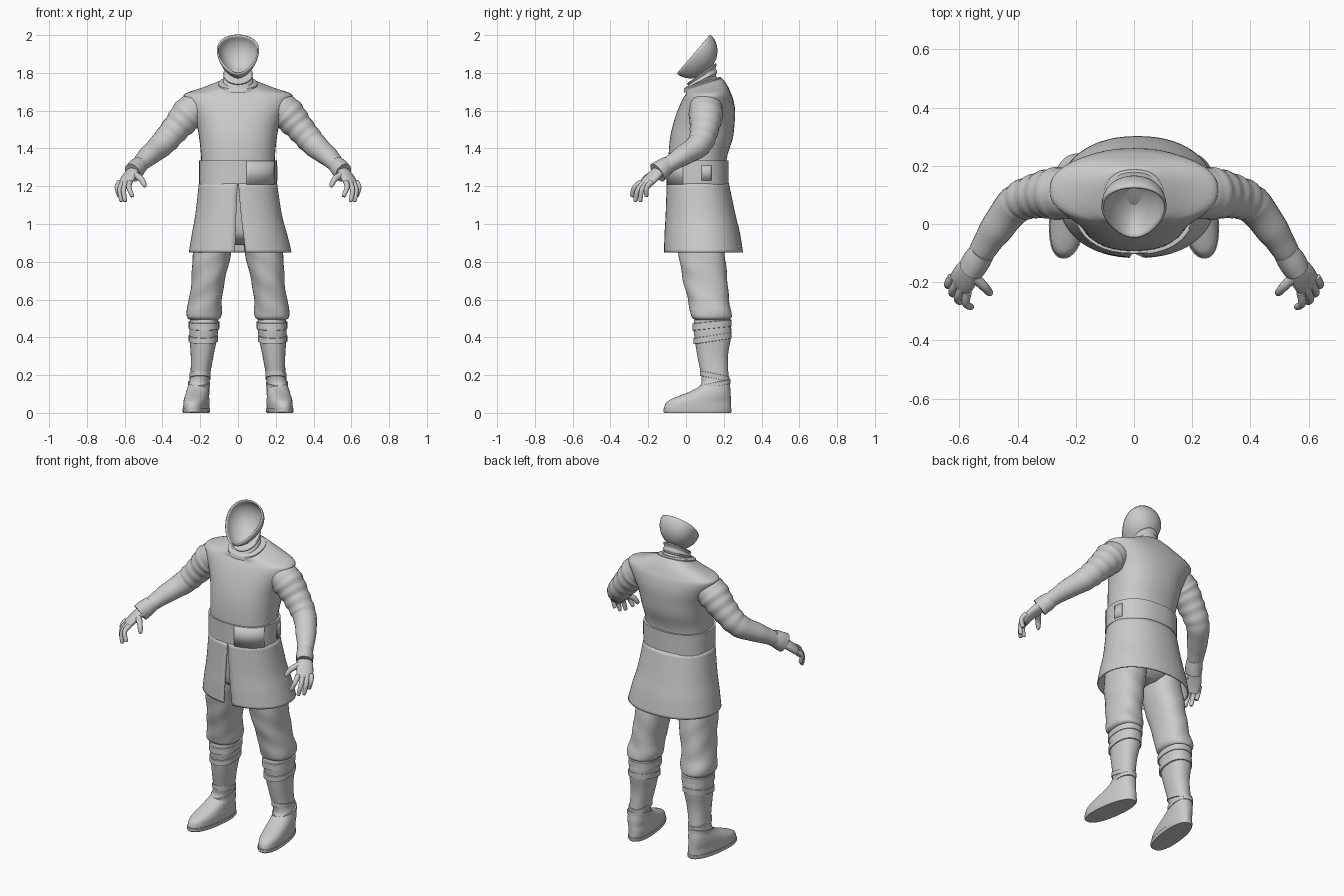
import bpy, bmesh, math
from mathutils import Vector

cube = bpy.data.objects.get("Cube")
if cube:
    bpy.data.objects.remove(cube, do_unlink=True)

grey = bpy.data.materials.new("plain grey")
grey.use_nodes = True
COLOUR = (0.6, 0.6, 0.6, 1)
grey.diffuse_color = COLOUR
grey.node_tree.nodes["Principled BSDF"].inputs["Base Color"].default_value = COLOUR
parts = []


def loft(name, rings, closed=True, caps=True, thick=0):
    """Skin a list of equal-length point rings."""
    bm = bmesh.new()
    rows = [[bm.verts.new(p) for p in ring] for ring in rings]
    n = len(rows[0])
    for a, b in zip(rows, rows[1:]):
        for i in range(n if closed else n - 1):
            j = (i + 1) % n
            bm.faces.new((a[i], a[j], b[j], b[i]))
    if caps and closed:
        bm.faces.new(rows[0])
        bm.faces.new(rows[-1])
    bmesh.ops.recalc_face_normals(bm, faces=bm.faces)
    mesh = bpy.data.meshes.new(name)
    bm.to_mesh(mesh)
    bm.free()
    mesh.materials.append(grey)
    ob = bpy.data.objects.new(name, mesh)
    bpy.context.collection.objects.link(ob)
    if thick:
        mod = ob.modifiers.new("thickness", "SOLIDIFY")
        mod.thickness = thick
        mod.offset = 0
    parts.append(ob)
    return ob


def smooth(points, steps=4):
    """Spline through tuples of numbers."""
    out = []
    last = len(points) - 1
    for i in range(last):
        quad = [points[max(0, min(last, i + k))] for k in (-1, 0, 1, 2)]
        for s in range(steps):
            t = s / steps
            out.append(tuple(
                b + 0.5 * t * (c - a + t * (2*a - 5*b + 4*c - d + t * (3*(b - c) + d - a)))
                for a, b, c, d in zip(*quad)))
    return out + [points[-1]]


def level(z, x0, x1, y0, y1, tilt=0, shear=0, side=1, power=2.3, gap=None, n=40, fold=0):
    """Rounded horizontal ring; gap=(start, end) leaves an open arc."""
    cx, cy, rx, ry = (x0 + x1) / 2, (y0 + y1) / 2, (x1 - x0) / 2, (y1 - y0) / 2
    a0, a1 = gap or (0, math.tau)
    ring = []
    for i in range(n + 1 if gap else n):
        a = a0 + (a1 - a0) * i / n
        c, s = math.cos(a), math.sin(a)
        k = 1 + fold * math.sin(3 * a + z * 45)
        dx = k * rx * math.copysign(abs(c) ** (2 / power), c)
        dy = k * ry * math.copysign(abs(s) ** (2 / power), s)
        ring.append((side * (cx + dx - shear * dy), cy + dy, z + tilt * dy))
    return ring


def tube(name, path, side=1, ref=(0, 0, 1), n=20, steps=5, ripple=None):
    """Round or flat tube along a path of (x, y, z, radius_a, radius_b)."""
    path = smooth(path, steps)
    pts = [Vector(p[:3]) for p in path]
    rings = []
    for i, p in enumerate(pts):
        t = (pts[min(i + 1, len(pts) - 1)] - pts[max(i - 1, 0)]).normalized()
        u = (Vector(ref) - t * t.dot(Vector(ref))).normalized()
        w = t.cross(u)
        k = ripple(i / (len(pts) - 1)) if ripple else 1
        ring = []
        for j in range(n):
            a = math.tau * j / n
            q = p + k * (u * path[i][3] * math.cos(a) + w * path[i][4] * math.sin(a))
            ring.append((side * q.x, q.y, q.z))
        rings.append(ring)
    return loft(name, rings)


# Tunic body, from waist to tilted neckline
loft("tunic_body", [level(*r) for r in smooth([
    (1.20, -.198, .198, -.09, .22, 0), (1.34, -.195, .195, -.093, .215, 0),
    (1.45, -.205, .205, -.085, .247, 0), (1.53, -.22, .22, -.068, .257, 0),
    (1.60, -.25, .25, -.045, .26, 0), (1.66, -.284, .284, -.018, .25, 0),
    (1.69, -.28, .28, -.002, .237, .03), (1.715, -.2, .2, 0, .22, .15),
    (1.738, -.12, .12, -.005, .195, .3), (1.742, -.1, .1, 0, .185, .3)])])

# Belt with an overlapping front flap and a side tab
WAIST = (-.206, .206, -.101, .226)
loft("belt", [level(z, *WAIST) for z in (1.208, 1.335)])
for name, lo, hi, z0, z1 in (("belt_flap", -80, -25, 1.21, 1.333),
                             ("belt_tab", 5, 22, 1.23, 1.31)):
    arc = (math.radians(lo), math.radians(hi))
    loft(name, [level(z, *WAIST, gap=arc, n=16) for z in (z0, z1)], closed=False, thick=.009)

# Skirt shell, split down the front
rings = []
for r in smooth([(1.215, -.203, .203, -.098, .223), (1.05, -.222, .228, -.104, .258),
                 (.95, -.24, .255, -.11, .282), (.85, -.256, .28, -.113, .298)], 5):
    g = .005 + .22 * (1.215 - r[0])
    rings.append(level(*r, gap=(g - math.pi / 2, 1.5 * math.pi - g), n=56, power=2.2))
loft("tunic_skirt", rings, closed=False, thick=.008)

# Hips under the skirt
loft("hips", [level(*r) for r in smooth([
    (1.2, -.18, .18, -.07, .2), (1.0, -.19, .19, -.06, .21),
    (.93, -.15, .15, -.04, .2), (.89, -.07, .07, .02, .15)])])

# High neck collar with folds
rings = []
for i in range(17):
    t = i / 16
    r = .074 + .004 * math.sin(t * 22) + .008 * (1 - t)
    rings.append(level(1.70 + .1 * t, -r, r, .084 - r, .084 + r, .25 + .45 * t, power=2))
loft("neck_collar", rings)

# Neckline trim
loft("neckline_trim", [level(z, -r, r, .088 - r * .95, .088 + r * .95, .3)
                       for z, r in ((1.725, .105), (1.745, .104), (1.752, .095))])

# Hollow open-faced head: an egg-shaped bowl facing forward and up
centre, up, back = Vector((0, .04, 1.9)), Vector((0, .65, .76)), Vector((0, .76, -.65))
rings = []
for i in range(12):
    phi = math.pi / 2 * i / 11.3
    ring = []
    for j in range(40):
        a = math.tau * j / 40
        x = .105 * math.sin(a) * (1 + .25 * math.cos(a)) * math.cos(phi)
        ring.append(centre + Vector((x, 0, 0)) + up * .132 * math.cos(a) * math.cos(phi)
                    + back * .115 * math.sin(phi))
    rings.append(ring)
head = loft("head_shell", rings, caps=False, thick=.008)
bm = bmesh.new()
bm.from_mesh(head.data)
bmesh.ops.holes_fill(bm, edges=[e for e in bm.edges if e.is_boundary and
                                all((v.co - centre).dot(back) > .05 for v in e.verts)])
bmesh.ops.recalc_face_normals(bm, faces=bm.faces)
bm.to_mesh(head.data)
bm.free()


def sleeve_folds(t):
    return 1 + (.03 * math.sin(t * 75) if .12 < t < .5 else .012 * math.sin(t * 40))


for side, word in ((1, "left"), (-1, "right")):
    # Trousers, bloused over the shin
    loft(word + "_trouser", [level(*r, side=side, fold=.018) for r in smooth([
        (1.0, .01, .2, -.05, .2), (.85, .035, .238, -.04, .205), (.7, .07, .246, -.015, .22),
        (.6, .085, .26, .01, .227), (.54, .085, .273, .022, .24), (.505, .093, .27, .03, .24),
        (.49, .11, .25, .05, .22)], 6)])
    # Shin and boot in one run, foot turned slightly outward
    loft(word + "_boot", [level(*r, side=side) for r in smooth([
        (.52, .11, .25, .05, .22, 0, 0), (.46, .103, .257, .04, .238, 0, 0),
        (.4, .11, .257, .045, .238, 0, 0), (.3, .13, .25, .06, .222, 0, 0),
        (.2, .148, .252, .08, .225, 0, 0), (.15, .153, .262, .078, .232, 0, .05),
        (.115, .152, .272, .025, .236, 0, .08), (.085, .155, .28, -.05, .237, 0, .1),
        (.06, .155, .284, -.1, .238, 0, .12), (.03, .157, .285, -.115, .239, 0, .12),
        (.018, .158, .284, -.113, .238, 0, .12)])])
    loft(word + "_sole", [level(*r, 0, .12, side=side) for r in (
        (0, .157, .285, -.113, .237), (.006, .153, .288, -.119, .241),
        (.022, .153, .288, -.119, .241))])
    # Wrapped straps around shin and ankle
    for k, (z, h, x0, x1, y0, y1, tilt) in enumerate((
            (.465, .035, .099, .261, .034, .242, .1), (.395, .03, .106, .261, .04, .242, .15),
            (.195, .025, .145, .257, .074, .231, -.2), (.15, .022, .149, .265, .072, .235, .2))):
        loft(f"{word}_strap_{k + 1}", [
            level(z + dz * h, x0 + s, x1 - s, y0 + s, y1 - s, tilt, side=side)
            for dz, s in ((-.6, .012), (-.5, 0), (.5, 0), (.6, .012))])
    # Sleeved arm
    tube(word + "_arm", [
        (.21, .105, 1.62, .085, .085), (.26, .105, 1.585, .09, .09), (.33, .098, 1.505, .075, .077),
        (.405, .068, 1.42, .066, .066), (.475, -.02, 1.36, .053, .056),
        (.52, -.09, 1.315, .042, .045), (.55, -.14, 1.285, .036, .04)],
        side, n=24, steps=10, ripple=sleeve_folds)
    # Flared cuff, palm and thumb
    tube(word + "_cuff", [(.52, -.095, 1.315, .043, .046), (.54, -.125, 1.293, .048, .052),
                          (.558, -.152, 1.272, .046, .056)], side, ref=(-.6, .6, .5))
    tube(word + "_palm", [
        (.54, -.13, 1.292, .036, .03), (.573, -.17, 1.255, .046, .026),
        (.595, -.205, 1.22, .046, .021), (.606, -.226, 1.19, .036, .013)],
        side, ref=(.67, .74, 0))
    tube(word + "_thumb", [(.555, -.175, 1.265, .02, .02), (.515, -.215, 1.24, .016, .016),
                           (.497, -.235, 1.21, .013, .013), (.493, -.24, 1.195, .006, .006)],
         side, ref=(0, 1, 0), n=12)
    # Fingers, fanned from the knuckles and curled down
    for k, tip in enumerate(((.56, -.285, 1.15), (.598, -.268, 1.125),
                             (.618, -.242, 1.125), (.63, -.21, 1.15))):
        root = Vector((.572 + .018 * k, -.236 + .018 * k, 1.222))
        tip = Vector(tip)
        mid = root.lerp(tip, .5) + Vector((.012, -.012, .008))
        end = tip + (tip - mid) * .12
        tube(f"{word}_finger_{k + 1}", [(*root, .015, .015), (*mid, .0135, .0135),
                                        (*tip, .011, .011), (*end, .004, .004)],
             side, ref=(.67, .74, 0), n=12)

# Soft shading with crisp edges kept
bpy.ops.object.select_all(action="DESELECT")
for ob in parts:
    ob.select_set(True)
bpy.context.view_layer.objects.active = parts[0]
bpy.ops.object.shade_smooth_by_angle(angle=math.radians(40))
